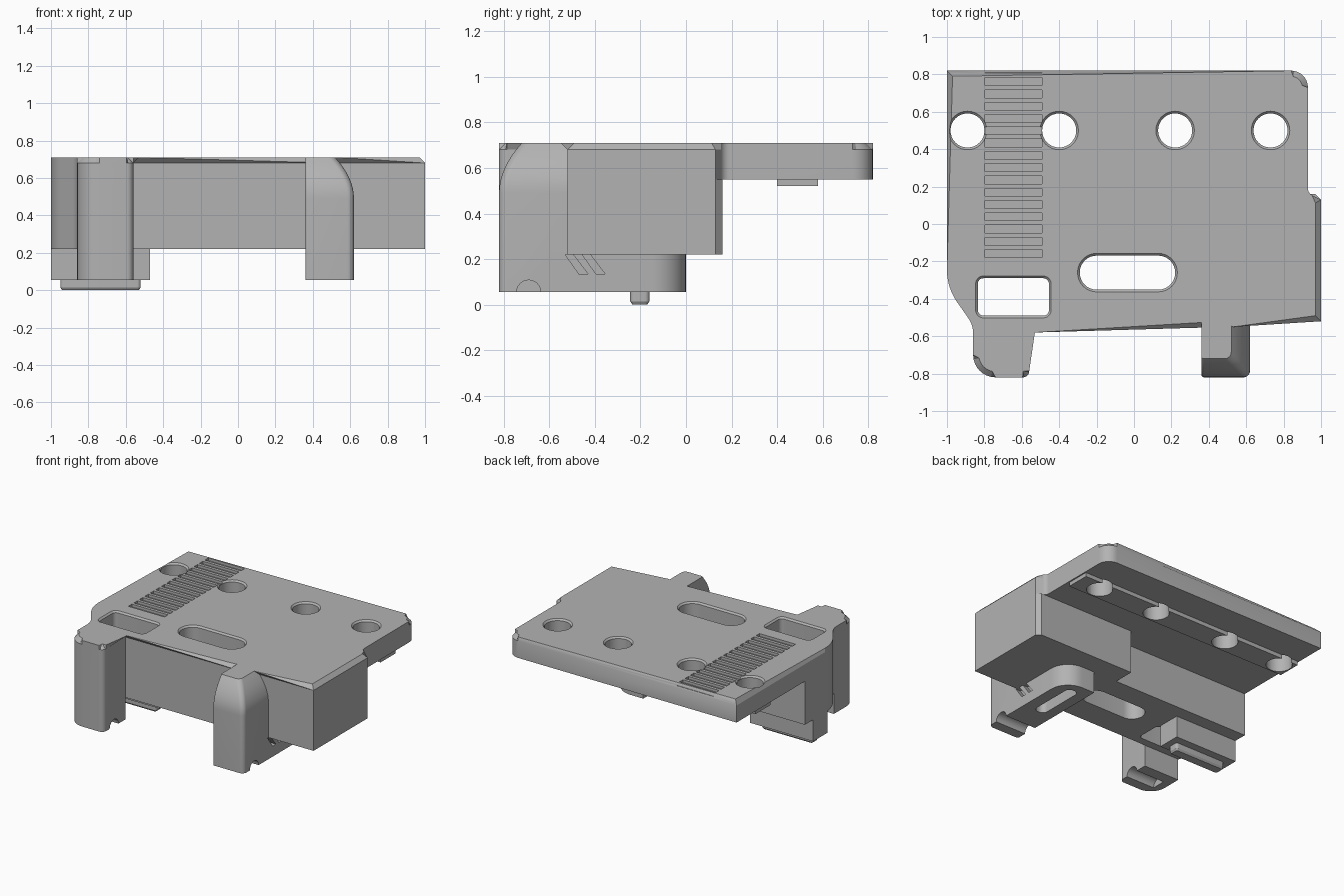
import bpy, bmesh, math
from mathutils import Vector

cube = bpy.data.objects.get("Cube")
if cube:
    bpy.data.objects.remove(cube, do_unlink=True)

grey = bpy.data.materials.new("plain grey")
grey.use_nodes = True
colour = (0.45, 0.45, 0.45, 1)
grey.diffuse_color = colour
grey.node_tree.nodes["Principled BSDF"].inputs["Base Color"].default_value = colour


def fillet(corners, steps=8):
    """Polygon from (x, y, radius) corners, each rounded by an arc."""
    out = []
    for i, (x, y, r) in enumerate(corners):
        p = Vector((x, y))
        if r == 0:
            out.append(p)
            continue
        a = (Vector(corners[i - 1][:2]) - p).normalized()
        b = (Vector(corners[(i + 1) % len(corners)][:2]) - p).normalized()
        half = a.angle(b) / 2
        centre = p + (a + b).normalized() * (r / math.sin(half))
        start = p + a * (r / math.tan(half)) - centre
        end = p + b * (r / math.tan(half)) - centre
        sweep = start.angle_signed(end)
        for k in range(steps + 1):
            t = -sweep * k / steps
            c, s = math.cos(t), math.sin(t)
            out.append(centre + Vector((start.x * c - start.y * s, start.x * s + start.y * c)))
    return out


def rounded_rect(x0, x1, y0, y1, r):
    return fillet([(x0, y0, r), (x1, y0, r), (x1, y1, r), (x0, y1, r)])


def loft(name, rings, axis="z", chamfer=0):
    """Solid through (outline, height) rings, stacked along z or x."""
    bm = bmesh.new()
    loops = []
    for pts, h in rings:
        loops.append([bm.verts.new((p[0], p[1], h) if axis == "z" else (h, p[0], p[1])) for p in pts])
    n = len(loops[0])
    for lo, hi in zip(loops, loops[1:]):
        for i in range(n):
            j = (i + 1) % n
            bm.faces.new((lo[i], lo[j], hi[j], hi[i]))
    bm.faces.new(loops[0][::-1])
    top = bm.faces.new(loops[-1])
    if chamfer:
        bmesh.ops.bevel(bm, geom=list(top.edges), offset=chamfer, segments=1, affect='EDGES')
    bmesh.ops.recalc_face_normals(bm, faces=bm.faces[:])
    me = bpy.data.meshes.new(name)
    bm.to_mesh(me)
    bm.free()
    me.materials.append(grey)
    ob = bpy.data.objects.new(name, me)
    bpy.context.collection.objects.link(ob)
    return ob


def prism(name, pts, a, b, axis="z", chamfer=0):
    return loft(name, [(pts, a), (pts, b)], axis, chamfer)


def combine(target, tool, operation):
    mod = target.modifiers.new(operation, 'BOOLEAN')
    mod.operation, mod.solver, mod.object = operation, 'EXACT', tool
    bpy.context.view_layer.objects.active = target
    bpy.ops.object.modifier_apply(modifier=mod.name)
    bpy.data.objects.remove(tool, do_unlink=True)


# Shared front outline, running from the left wall round to the far block
TOP, PLATE, BODY, FOOT = 0.71, 0.55, 0.22, 0.055
front = [(-1, -0.34, 0.3), (-0.86, -0.54, 0.14), (-0.86, -0.82, 0.12), (-0.56, -0.82, 0.035),
         (-0.56, -0.55, 0), (0.5, -0.55, 0), (0.5, -0.52, 0), (1, -0.52, 0)]

# Top plate with a chamfered rim
bracket = prism("bracket", fillet(front + [(1, 0.13, 0), (0.93, 0.165, 0.04), (0.93, 0.82, 0.09), (-1, 0.82, 0)]),
                PLATE, TOP, chamfer=0.03)

# Deep body below the plate, stepped along its back wall
parts = [prism("body", fillet(front + [(1, 0.13, 0), (0.97, 0.16, 0), (0.16, 0.16, 0), (0.16, 0, 0), (-1, 0, 0)]),
               BODY, PLATE)]

# Left leg tip
parts.append(prism("left_leg", fillet([(-0.86, -0.82, 0.12), (-0.56, -0.82, 0.035), (-0.56, -0.55, 0),
                                       (-0.86, -0.55, 0)]), FOOT, BODY))


# Right leg, curving inwards towards the top
def leg_ring(d):
    return fillet([(0.36, -0.82 + d, 0.015), (0.62 - d, -0.82 + d, 0.035), (0.62 - d, -0.45, 0), (0.36, -0.45, 0)])


rings = [(leg_ring(0), FOOT)]
for k in range(9):
    rings.append((leg_ring(0.1 * (k / 8) ** 2), 0.49 + (TOP - 0.49) * k / 8))
parts.append(loft("right_leg", rings))

# Arm behind the right leg, rear foot with its tongue, and rail under the plate
parts.append(prism("arm", fillet([(0.36, -0.6, 0), (0.62, -0.6, 0), (0.62, 0, 0.15), (0.36, 0, 0)]), FOOT, BODY))
parts.append(prism("foot", rounded_rect(-1, -0.47, -0.275, -0.1, 0), FOOT, BODY))
parts.append(loft("tongue", [(rounded_rect(-0.94, -0.53, -0.235, -0.17, 0.01), 0),
                             (rounded_rect(-0.95, -0.52, -0.245, -0.16, 0.02), 0.015),
                             (rounded_rect(-0.95, -0.52, -0.245, -0.16, 0.02), FOOT)]))
parts.append(prism("rail", rounded_rect(-0.99, 0.92, 0.4, 0.58, 0), 0.52, PLATE))
for part in parts:
    combine(bracket, part, 'UNION')


# Through holes with a slight countersink
def hole(x, y, w, h, r):
    def ring(e):
        return rounded_rect(x - w / 2 - e, x + w / 2 + e, y - h / 2 - e, y + h / 2 + e, r + e)
    return loft("hole", [(ring(0), -0.1), (ring(0), TOP - 0.012), (ring(0.016), TOP + 0.004)])


cuts = [hole(x, 0.5, 0.182, 0.182, 0.0905) for x in (-0.89, -0.4, 0.22, 0.73)]
cuts.append(hole(-0.035, -0.26, 0.51, 0.182, 0.0905))
cuts.append(hole(-0.645, -0.39, 0.38, 0.2, 0.03))

# Row of shallow grip grooves
for k in range(16):
    y = 0.827 - k * 0.0657
    cuts.append(prism("groove", rounded_rect(-0.797, -0.493, y - 0.021, y + 0.021, 0), TOP - 0.02, TOP + 0.1))

# Cross notch in both leg tips
circle = [(-0.69 + 0.053 * math.cos(math.tau * k / 24), FOOT + 0.053 * math.sin(math.tau * k / 24)) for k in range(24)]
cuts.append(prism("left_notch", circle, -0.8, -0.5, "x"))
cuts.append(prism("right_notch", circle, 0.3, 0.7, "x"))

# Slot under the arm and slanted nicks on its side
cuts.append(prism("arm_slot", rounded_rect(0.44, 0.53, -0.45, -0.07, 0.04), 0, 0.15))
for y in (-0.53, -0.455):
    nick = [(y, BODY), (y + 0.035, BODY), (y + 0.1, 0.135), (y + 0.06, 0.135)]
    cuts.append(prism("nick", nick, 0.58, 0.7, "x"))
for cut in cuts:
    combine(bracket, cut, 'DIFFERENCE')

# Smooth curved walls, crisp edges
bpy.ops.object.select_all(action='DESELECT')
bracket.select_set(True)
bpy.context.view_layer.objects.active = bracket
bpy.ops.object.shade_smooth_by_angle(angle=math.radians(25))
